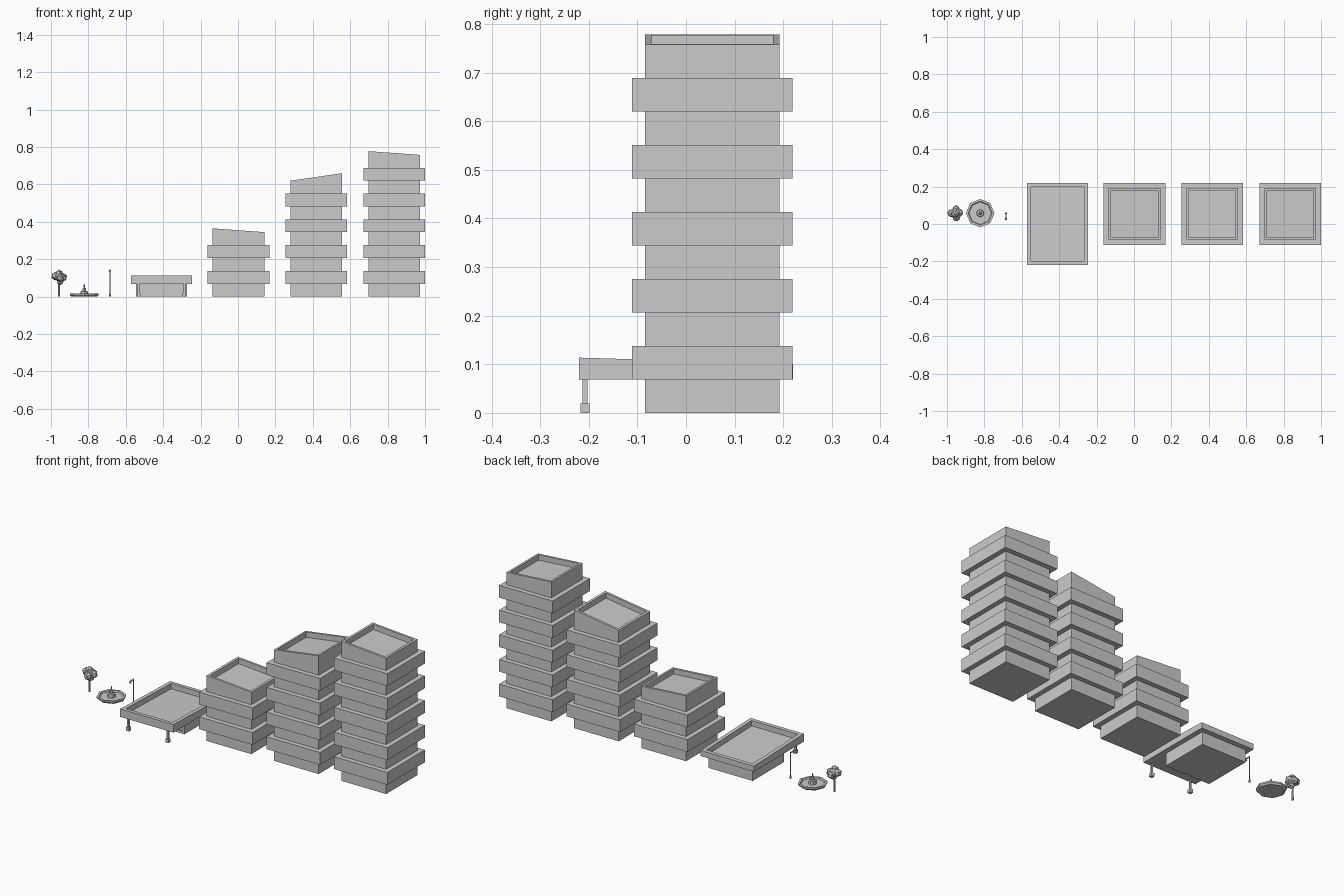
import bpy, bmesh, math
from mathutils import Vector

if "Cube" in bpy.data.objects:
    bpy.data.objects.remove(bpy.data.objects["Cube"])

def finish(name, bm):
    bmesh.ops.recalc_face_normals(bm, faces=bm.faces)
    me = bpy.data.meshes.new(name)
    bm.to_mesh(me)
    bm.free()
    ob = bpy.data.objects.new(name, me)
    bpy.context.collection.objects.link(ob)
    return ob

def loft(name, rings):
    """Skin a closed stack of point rings, capping both ends."""
    bm = bmesh.new()
    vs = [[bm.verts.new(p) for p in r] for r in rings]
    n = len(vs[0])
    for a, b in zip(vs, vs[1:]):
        for i in range(n):
            j = (i + 1) % n
            bm.faces.new((a[i], a[j], b[j], b[i]))
    bm.faces.new(vs[0][::-1])
    bm.faces.new(vs[-1])
    return finish(name, bm)

def rect(x0, x1, y0, y1, z):
    """Rectangle ring; z is a number or a function of x and y."""
    f = z if callable(z) else (lambda x, y: z)
    return [(x, y, f(x, y)) for x, y in ((x0, y0), (x1, y0), (x1, y1), (x0, y1))]

def box(name, x0, x1, y0, y1, z0, z1):
    return loft(name, [rect(x0, x1, y0, y1, z0), rect(x0, x1, y0, y1, z1)])

def turned(name, cx, cy, profile, n=8):
    """Faceted turned shape from (radius, height) pairs."""
    return loft(name, [[(cx + r * math.cos(2 * math.pi * i / n),
                         cy + r * math.sin(2 * math.pi * i / n), z)
                        for i in range(n)] for r, z in profile])

# Towers: alternating core and wider bands, sloped parapet with sunken roof
FLOOR = 0.0689
def tower(name, cx, bands, z_left, z_right):
    cy, core, wide, lip = 0.054, 0.138, 0.165, 0.013
    def sq(h, z):
        return rect(cx - h, cx + h, cy - h, cy + h, z)
    slope = lambda x, y: z_left + (z_right - z_left) * (x - cx + core) / (2 * core)
    rings = [sq(core, 0)]
    for k in range(bands):
        lo, hi = FLOOR * (2 * k + 1), FLOOR * (2 * k + 2)
        rings += [sq(core, lo), sq(wide, lo), sq(wide, hi), sq(core, hi)]
    rings += [sq(core, slope), sq(core - lip, slope),
              sq(core - lip, lambda x, y: slope(x, y) - 0.03)]
    loft(name, rings)

tower("short_tower", 0.003, 2, 0.365, 0.345)
tower("middle_tower", 0.419, 4, 0.620, 0.660)
tower("tall_tower", 0.835, 5, 0.778, 0.758)

# Pavilion: recessed ground floor under a large overhanging roof
px = -0.409
roof_z = lambda x, y: 0.107 - 0.03 * y
hx, hy, lip = 0.164, 0.22, 0.021
core = (px - 0.137, px + 0.137, -0.084, 0.192)
outer = (px - hx, px + hx, -hy, hy)
inner = (px - hx + lip, px + hx - lip, -hy + lip, hy - lip)
pavilion = loft("pavilion", [
    rect(*core, 0), rect(*core, 0.069), rect(*outer, 0.069), rect(*outer, roof_z),
    rect(*inner, roof_z), rect(*inner, lambda x, y: roof_z(x, y) - 0.03)])

# Window and door recesses in the front wall
openings = [(o, 0.019, 0.014, 0.062) for o in (-0.105, -0.057, 0.057, 0.105)]
openings.append((0, 0.02, -0.01, 0.043))
for i, (o, w, z0, z1) in enumerate(openings):
    cut = box(f"opening_cutter_{i}", px + o - w, px + o + w, -0.10, -0.078, z0, z1)
    cut.hide_render = True
    cut.hide_set(True)
    m = pavilion.modifiers.new("opening", 'BOOLEAN')
    m.operation = 'DIFFERENCE'
    m.solver = 'EXACT'
    m.object = cut
# Apply the cuts, then drop the cutters
dg = bpy.context.evaluated_depsgraph_get()
pavilion.data = bpy.data.meshes.new_from_object(pavilion.evaluated_get(dg))
pavilion.modifiers.clear()
for ob in [o for o in bpy.data.objects if "cutter" in o.name]:
    bpy.data.objects.remove(ob)

# Roof columns with square footings
for side, s in (("left", -1), ("right", 1)):
    c = px + s * 0.122
    def sq(h, z):
        return rect(c - h, c + h, -0.208 - h, -0.208 + h, z)
    loft(f"{side}_column", [sq(0.0095, 0), sq(0.0095, 0.019), sq(0.005, 0.019), sq(0.005, 0.07)])

# Fountain: octagonal basin and stepped centre spout
fx, fy = -0.822, 0.058
turned("fountain_basin", fx, fy, [(0.068, 0), (0.076, 0.008), (0.076, 0.016),
                                  (0.064, 0.016), (0.060, 0.009)])
turned("fountain_spout", fx, fy, [(0.021, 0.008), (0.019, 0.028), (0.010, 0.030),
                                  (0.009, 0.044), (0.004, 0.046), (0.003, 0.066)])

# Street lamp: base, pole, forward arm and head
lx, ly = -0.685, 0.057
turned("lamp_pole", lx, ly, [(0.006, 0), (0.005, 0.015), (0.0032, 0.018), (0.003, 0.145)], 6)
box("lamp_arm", lx - 0.0025, lx + 0.0025, 0.028, ly, 0.140, 0.145)
turned("lamp_head", lx, 0.028, [(0.007, 0.134), (0.007, 0.139), (0.003, 0.144)], 6)

# Tree: thin trunk and clustered faceted foliage
turned("tree_trunk", -0.957, 0.058, [(0.006, 0), (0.004, 0.09)], 6)
bm = bmesh.new()
for x, y, z, r in [(-0.955, 0.058, 0.107, 0.030), (-0.977, 0.058, 0.110, 0.023),
                   (-0.935, 0.060, 0.103, 0.024), (-0.950, 0.034, 0.098, 0.022),
                   (-0.951, 0.080, 0.098, 0.021), (-0.957, 0.054, 0.124, 0.021),
                   (-0.950, 0.056, 0.080, 0.019)]:
    new = bmesh.ops.create_icosphere(bm, subdivisions=1, radius=r)["verts"]
    bmesh.ops.translate(bm, verts=new, vec=Vector((x, y, z)))
finish("tree_foliage", bm)
